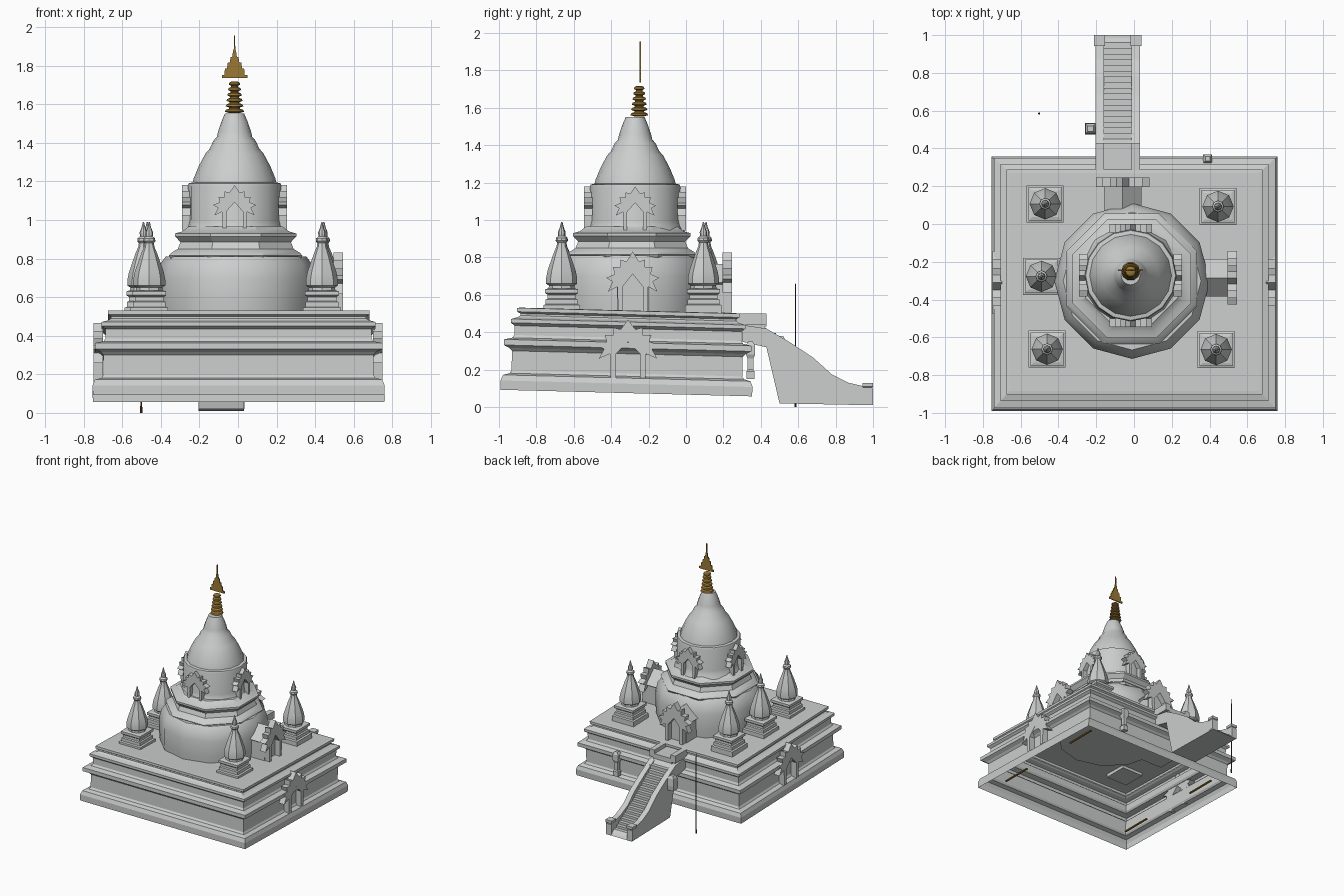
import bpy, bmesh
from math import sin, cos, pi, radians
from mathutils import Matrix, Vector

if "Cube" in bpy.data.objects:
    bpy.data.objects.remove(bpy.data.objects["Cube"])


def material(name, rgb):
    m = bpy.data.materials.new(name)
    m.use_nodes = True
    m.diffuse_color = (*rgb, 1)
    bsdf = m.node_tree.nodes["Principled BSDF"]
    bsdf.inputs["Base Color"].default_value = (*rgb, 1)
    bsdf.inputs["Roughness"].default_value = 0.8
    return m


STONE = material("pale grey stone", (0.60, 0.62, 0.61))
GOLD = material("aged gold", (0.33, 0.19, 0.035))
WOOD = material("dark brown", (0.10, 0.05, 0.02))


def finish(name, bm, mat, smooth=0):
    bmesh.ops.recalc_face_normals(bm, faces=bm.faces)
    mesh = bpy.data.meshes.new(name)
    bm.to_mesh(mesh)
    bm.free()
    mesh.materials.append(mat)
    ob = bpy.data.objects.new(name, mesh)
    bpy.context.collection.objects.link(ob)
    if smooth:
        bpy.ops.object.select_all(action="DESELECT")
        ob.select_set(True)
        bpy.context.view_layer.objects.active = ob
        bpy.ops.object.shade_smooth_by_angle(angle=radians(smooth))
    return ob


def loft(name, loops, mat, smooth=0, bottom=True):
    """Bridge matching loops of points and cap the ends."""
    bm = bmesh.new()
    rings = [[bm.verts.new(p) for p in loop] for loop in loops]
    n = len(rings[0])
    for a, b in zip(rings, rings[1:]):
        for i in range(n):
            j = (i + 1) % n
            bm.faces.new((a[i], a[j], b[j], b[i]))
    bm.faces.new(rings[-1])
    if bottom:
        bm.faces.new(rings[0][::-1])
    return finish(name, bm, mat, smooth)


def lathe(name, centre, profile, sides, mat=STONE, smooth=40, turn=0.0):
    cx, cy = centre
    angles = [2 * pi * i / sides + turn for i in range(sides)]
    return loft(name, [[(cx + r * cos(a), cy + r * sin(a), z) for a in angles]
                       for r, z in profile], mat, smooth)


def rect_stack(name, centre, profile, mat=STONE, shrink=0.0, bottom=True):
    cx, cy = centre
    corners = ((-1, -1), (1, -1), (1, 1), (-1, 1))
    return loft(name, [[(cx + sx * r, cy + sy * (r - shrink), z) for sx, sy in corners]
                       for r, z in profile], mat, 0, bottom)


def prism(name, outline, origin, facing, near, far, mat=STONE):
    """Extrude an upright outline along the direction it faces."""
    a = radians(facing)
    out, side = Vector((cos(a), sin(a), 0)), Vector((-sin(a), cos(a), 0))
    o = Vector(origin)
    bm = bmesh.new()
    ends = [[bm.verts.new(o + side * u + out * d + Vector((0, 0, v))) for u, v in outline]
            for d in (near, far)]
    n = len(outline)
    for e in ends:
        bm.faces.new(e)
    for i in range(n):
        j = (i + 1) % n
        bm.faces.new((ends[0][i], ends[0][j], ends[1][j], ends[1][i]))
    return finish(name, bm, mat)


def mirrored(half):
    """Right half from bottom to apex, then back down the left."""
    return half + [(-u, v) for u, v in reversed(half) if u]


# Flame-edged arch with an open doorway
FLAME = [(.065, 0), (.068, .10), (.11, .08), (.09, .12), (.118, .135), (.08, .15),
         (.088, .178), (.055, .178), (.055, .208), (.028, .20), (0, .24)]
DOOR = [(-.045, 0), (-.045, .10), (0, .15), (.045, .10), (.045, 0)]


def flame_arch(name, origin, facing, wide, tall, depth):
    pts = [(u * wide, v * tall) for u, v in mirrored(FLAME) + DOOR]
    return prism(name, pts, origin, facing, -depth / 2, depth / 2)


# Stepped rectangular base, open underneath and leaning slightly
MID_Y = -0.313
base = rect_stack("stepped_base", (0.003, MID_Y), [
    (.755, .075), (.757, .125), (.745, .155), (.71, .165), (.70, .18), (.70, .285), (.715, .30),
    (.745, .315), (.745, .345), (.70, .355), (.69, .37), (.69, .42), (.71, .435), (.71, .455),
    (.675, .465), (.66, .475), (.66, .485), (.678, .495), (.678, .515), (.66, .517)],
    shrink=0.083, bottom=False)
pivot = Vector((0, MID_Y, 0.3))
base.data.transform(Matrix.Translation(pivot) @ Matrix.Rotation(-0.026, 4, "X")
                    @ Matrix.Translation(-pivot))

# Thin strips under the base
for x in (-.61, .61):
    for y in (-.70, .08):
        prism("under_strip", [(-.13, 0), (.13, 0), (.13, .008), (-.13, .008)],
              (x, y, .13), 0, -.008, .008, GOLD)

# Main drum with faceted ledges
lathe("lower_drum", (-.01, -.302), [
    (.405, .50), (.412, .58), (.412, .70), (.395, .77), (.365, .81)], 12)
lathe("drum_ledge", (-.012, -.29), [
    (.365, .80), (.375, .815), (.36, .83), (.325, .85), (.31, .885), (.34, .915),
    (.34, .93), (.30, .94), (.265, .965)], 8, smooth=25, turn=pi / 8)
CORE = (-.018, -.272)
lathe("upper_drum", CORE, [
    (.265, .94), (.25, .97), (.243, 1.0), (.243, 1.175), (.238, 1.19), (.215, 1.195)], 16)
lathe("bell", CORE, [
    (.218, 1.19), (.212, 1.215), (.185, 1.28), (.15, 1.345), (.128, 1.37), (.11, 1.41),
    (.092, 1.43), (.085, 1.46), (.068, 1.51), (.055, 1.54), (.05, 1.552)], 16)

# Gold finial: stacked rings, flat umbrella and needle
TIP = (-.018, -.25)
rings = []
for i in range(6):
    r, z = .05 - .004 * i, 1.555 + .028 * i
    rings += [(r * .6, z), (r, z + .006), (r * .9, z + .016), (r * .55, z + .022)]
lathe("finial_rings", TIP, rings, 10, GOLD)
umbrella = [(.066, 1.735), (.066, 1.752), (.052, 1.752), (.05, 1.785), (.039, 1.785),
            (.035, 1.815), (.025, 1.815), (.02, 1.845), (.012, 1.845), (.008, 1.875),
            (.004, 1.885), (.003, 1.955)]
prism("finial_umbrella", mirrored(umbrella), (TIP[0], TIP[1] + .005, 0), -90,
      -.004, .004, GOLD)

# Niches around the upper drum
for k in range(4):
    a = k * pi / 2
    flame_arch("drum_niche", (CORE[0] + .25 * cos(a), CORE[1] + .25 * sin(a), .945),
               90 * k, .95, .98, .045)

# Corner and side shrines, each a plinth under a bell
for x, y in ((-.47, .107), (.445, .093), (-.49, -.277), (-.46, -.663), (.435, -.665)):
    rect_stack("shrine_plinth", (x, y), [
        (.098, .50), (.098, .545), (.085, .55), (.085, .575), (.075, .58), (.075, .60),
        (.088, .61), (.088, .63), (.07, .635)])
    lathe("shrine_bell", (x, y), [
        (.07, .63), (.068, .65), (.083, .66), (.083, .69), (.075, .73), (.058, .78), (.04, .83),
        (.027, .86), (.024, .88), (.032, .89), (.03, .905), (.018, .915), (.02, .935),
        (.010, .96), (.003, .99)], 8)

# Porches on the left and back sides of the drum
gable = mirrored([(.085, 0), (.085, .15), (.10, .16), (0, .26)])
for origin, facing in (((.38, -.285, .51), 0), ((-.06, .08, .505), 90)):
    prism("porch_body", gable, origin, facing, -.06, .12)
    front = Vector(origin) + Vector((cos(radians(facing)), sin(radians(facing)), 0)) * .14
    flame_arch("porch_arch", front, facing, 1.2, 1.34, .05)

# Wall shrines on both flanks of the base
for side, facing in ((1, 0), (-1, 180)):
    flame_arch("wall_arch", (side * .725, -.31, .155), facing, 1.42, 1.3, .05)

# Small figure bracket on the back wall
rect_stack("bracket", (.39, .345), [
    (.022, .15), (.022, .19), (.015, .20), (.015, .26), (.024, .28), (.024, .33), (.012, .35)])
rect_stack("stair_bracket", (-.23, .505), [(.026, .26), (.03, .30), (.026, .36), (.015, .38)])

# Stairway: toothed flight between two sloping balustrades
under = [(1.0, .01), (.5, .02), (.43, .32), (.30, .35)]
STEPS = 18
flight = [(.30, .43)]
for i in range(STEPS):
    t = i / STEPS
    y, drop = .42 + .54 * t, .40 * t ** .85
    flight += [(y, .43 - drop), (y + .03, .43 - drop)] if i else [(y, .43)]
prism("stair_flight", flight + [(.985, .03)] + under, (0, 0, 0), 0, -.165, 0)
rail = [(.30, .44), (.43, .42), (.55, .35), (.68, .265), (.78, .175), (.87, .13), (1.0, .10)]
for x in (-.182, .01):
    prism("balustrade", rail + under, (x, 0, 0), 0, -.022, .022)
    rect_stack("end_post", (x, .972), [(.024, .02), (.024, .105), (.029, .11), (.029, .13)])
    prism("landing_kerb", [(.27, .44), (.43, .44), (.43, .50), (.27, .50)], (x, 0, 0), 0,
          -.022, .022)
prism("landing", [(.25, .43), (.43, .43), (.43, .47), (.25, .47)], (0, 0, 0), 0, -.165, 0)

# Free-standing pole beside the stair
lathe("pole", (-.502, .585), [(.006, 0), (.006, .03), (.004, .04), (.004, .60), (.002, .66)],
      6, WOOD)
